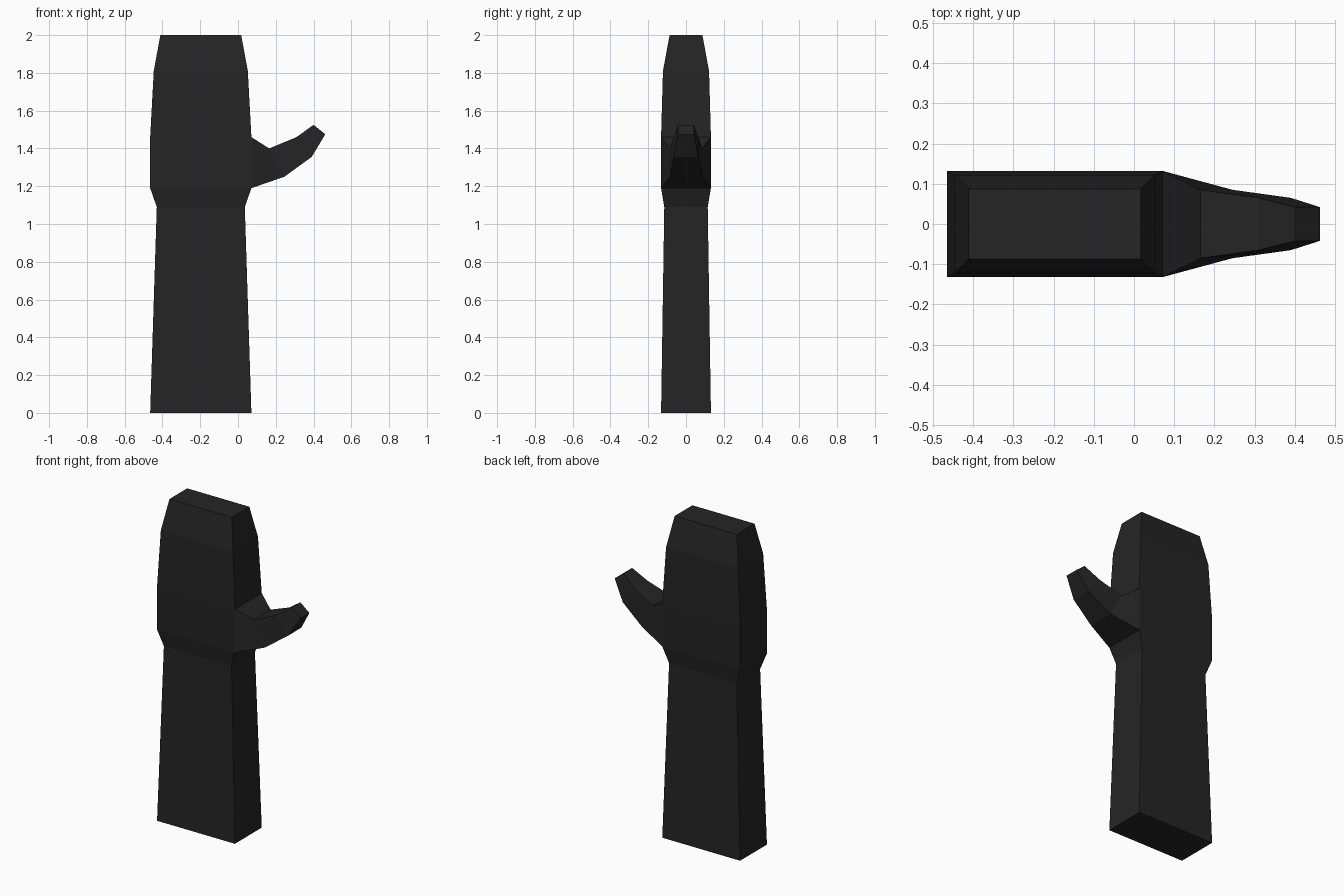
import bpy, bmesh
from mathutils import Vector

if "Cube" in bpy.data.objects:
    bpy.data.objects.remove(bpy.data.objects["Cube"])

CX = -0.197  # centre line of the arm and hand


def loft(bm, start, rings):
    """Skin successive four-point rings, returning the last ring."""
    for points in rings:
        ring = [bm.verts.new(p) for p in points]
        for i in range(4):
            j = (i + 1) % 4
            bm.faces.new((start[i], start[j], ring[j], ring[i]))
        start = ring
    return start


# Cuff, palm and fingers: height, half width, half depth
sections = [(0, 0.268, 0.132), (1.09, 0.233, 0.115), (1.19, 0.268, 0.132),
            (1.46, 0.268, 0.132), (1.81, 0.249, 0.122), (2.0, 0.214, 0.087)]
rings = [[(CX + sx * w, sy * d, z) for sx, sy in
          ((-1, -1), (1, -1), (1, 1), (-1, 1))] for z, w, d in sections]

bm = bmesh.new()
base = [bm.verts.new(p) for p in rings[0]]
bm.faces.new(base[::-1])
bm.faces.new(loft(bm, base, rings[1:]))

# Thumb: grows out of the side face of the palm
bm.faces.ensure_lookup_table()
root = next(f for f in bm.faces
            if (f.calc_center_median() - Vector((CX + 0.268, 0, 1.325))).length < 0.02)
low = sorted([v for v in root.verts if v.co.z < 1.3], key=lambda v: v.co.y)
high = sorted([v for v in root.verts if v.co.z > 1.3], key=lambda v: v.co.y)
start = [low[0], low[1], high[1], high[0]]
bm.faces.remove(root)

# Lower x, z, upper x, z, half depth
thumb = [(0.245, 1.25, 0.165, 1.40, 0.085), (0.39, 1.355, 0.31, 1.46, 0.065),
         (0.462, 1.475, 0.40, 1.525, 0.042)]
tip = loft(bm, start, [[(xl, -d, zl), (xl, d, zl), (xh, d, zh), (xh, -d, zh)]
                       for xl, zl, xh, zh, d in thumb])
bm.faces.new(tip)
bmesh.ops.recalc_face_normals(bm, faces=bm.faces[:])

mesh = bpy.data.meshes.new("mitten")
bm.to_mesh(mesh)
bm.free()
mitten = bpy.data.objects.new("mitten", mesh)
bpy.context.collection.objects.link(mitten)

black = bpy.data.materials.new("charcoal black")
black.diffuse_color = (0.018, 0.018, 0.018, 1)
black.use_nodes = True
black.node_tree.nodes["Principled BSDF"].inputs["Base Color"].default_value = black.diffuse_color
mesh.materials.append(black)
